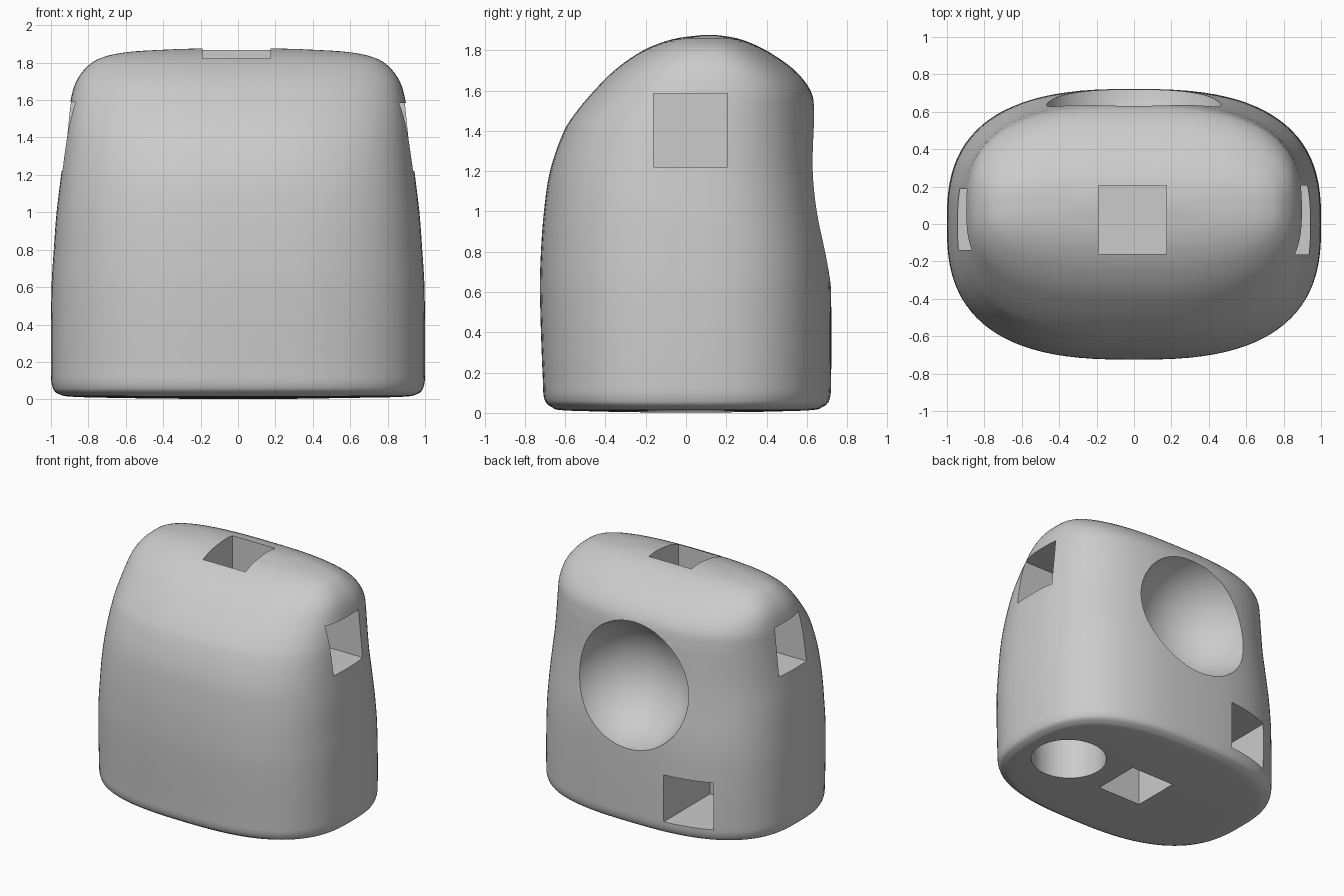
import bpy, bmesh, math
from mathutils import Vector, Matrix

cube = bpy.data.objects.get("Cube")
if cube:
    bpy.data.objects.remove(cube, do_unlink=True)

SEGMENTS = 96
ROUNDNESS = 2.7
STEPS = 4

grey = bpy.data.materials.new("plain_grey")
grey.use_nodes = True
colour = (0.6, 0.6, 0.6, 1)
grey.diffuse_color = colour
grey.node_tree.nodes["Principled BSDF"].inputs["Base Color"].default_value = colour

# Body profile: height, half width, front depth, back depth
PROFILE = [
    (0.005, 0.5, -0.36, 0.36), (0.012, 0.85, -0.6, 0.6),
    (0.025, 0.95, -0.66, 0.67), (0.06, 0.99, -0.7, 0.71),
    (0.15, 1, -0.71, 0.72), (0.6, 0.997, -0.725, 0.72),
    (0.8, 0.985, -0.72, 0.71), (1, 0.97, -0.705, 0.685),
    (1.2, 0.946, -0.675, 0.665), (1.4, 0.923, -0.605, 0.652),
    (1.5, 0.91, -0.54, 0.642), (1.6, 0.895, -0.455, 0.618),
    (1.7, 0.865, -0.355, 0.54), (1.78, 0.805, -0.245, 0.43),
    (1.83, 0.72, -0.145, 0.335), (1.86, 0.56, -0.045, 0.25),
    (1.874, 0.3, 0.06, 0.17),
]


def new_object(name, bm):
    bmesh.ops.recalc_face_normals(bm, faces=bm.faces)
    mesh = bpy.data.meshes.new(name)
    bm.to_mesh(mesh)
    bm.free()
    mesh.materials.append(grey)
    obj = bpy.data.objects.new(name, mesh)
    bpy.context.collection.objects.link(obj)
    return obj


def smooth_rows(rows):
    """Pass a smooth curve through the profile rows."""
    rows = [Vector(r) for r in rows]
    out = []
    for i in range(len(rows) - 1):
        a, b = rows[i], rows[i + 1]
        before = rows[max(i - 1, 0)]
        after = rows[min(i + 2, len(rows) - 1)]
        h = b[0] - a[0]
        ma = (b - before) * (h / (b[0] - before[0]))
        mb = (after - a) * (h / (after[0] - a[0]))
        for k in range(STEPS):
            t = k / STEPS
            p = (a * (2*t**3 - 3*t**2 + 1) + ma * (t**3 - 2*t**2 + t)
                 + b * (3*t**2 - 2*t**3) + mb * (t**3 - t**2))
            p[0] = a[0] + h * t
            out.append(p)
    return out + [rows[-1]]


def signed_power(v):
    return math.copysign(abs(v) ** (2 / ROUNDNESS), v)


# Body: rounded sections stacked up the profile
bm = bmesh.new()
rings = []
for z, half, front, back in smooth_rows(PROFILE):
    ring = []
    for i in range(SEGMENTS):
        a = math.tau * i / SEGMENTS
        y = (front + back) / 2 + (back - front) / 2 * signed_power(math.sin(a))
        ring.append(bm.verts.new((half * signed_power(math.cos(a)), y, z)))
    rings.append(ring)
for low, high in zip(rings, rings[1:]):
    for i in range(SEGMENTS):
        j = (i + 1) % SEGMENTS
        bm.faces.new((low[i], low[j], high[j], high[i]))
for ring, height in ((rings[0], 0), (rings[-1], 1.878)):
    tip = bm.verts.new((0, sum(v.co.y for v in ring) / SEGMENTS, height))
    for i in range(SEGMENTS):
        bm.faces.new((ring[i], ring[(i + 1) % SEGMENTS], tip))
body = new_object("body", bm)


def box(name, low, high):
    low, high = Vector(low), Vector(high)
    b = bmesh.new()
    place = Matrix.Translation((low + high) / 2) @ Matrix.Diagonal((*(high - low), 1))
    bmesh.ops.create_cube(b, size=1, matrix=place)
    return new_object(name, b)


def ball(name, centre, radius):
    b = bmesh.new()
    place = Matrix.Translation(centre) @ Matrix.Rotation(math.pi / 2, 4, "X")
    bmesh.ops.create_uvsphere(b, u_segments=64, v_segments=32, radius=radius, matrix=place)
    return new_object(name, b)


def cylinder(name, x, y, radius, bottom, top):
    b = bmesh.new()
    bmesh.ops.create_cone(b, cap_ends=True, segments=64, radius1=radius, radius2=radius,
                          depth=top - bottom,
                          matrix=Matrix.Translation((x, y, (bottom + top) / 2)))
    return new_object(name, b)


# Sockets, the dished back and the round hole underneath
cutters = [
    box("top_socket", (-0.19, -0.16, 1.31), (0.175, 0.205, 2.1)),
    box("left_socket", (0.37, -0.162, 1.22), (1.2, 0.205, 1.585)),
    box("right_socket", (-1.2, -0.14, 1.22), (-0.37, 0.187, 1.59)),
    box("back_socket", (-0.67, 0.14, 0.125), (-0.305, 1, 0.49)),
    box("bottom_socket", (-0.185, -0.165, -0.2), (0.18, 0.2, 0.56)),
    ball("back_dish", (0, 0.765, 1.1), 0.485),
    cylinder("bottom_hole", 0.6, 0, 0.265, -0.2, 0.56),
]
bpy.ops.object.select_all(action="DESELECT")
bpy.context.view_layer.objects.active = body
body.select_set(True)
for cutter in cutters:
    cutter.hide_render = True
    cut = body.modifiers.new(cutter.name, "BOOLEAN")
    cut.operation = "DIFFERENCE"
    cut.solver = "EXACT"
    cut.object = cutter
    bpy.ops.object.modifier_apply(modifier=cut.name)
for cutter in cutters:
    bpy.data.objects.remove(cutter, do_unlink=True)
bpy.ops.object.shade_smooth_by_angle(angle=math.radians(35))
